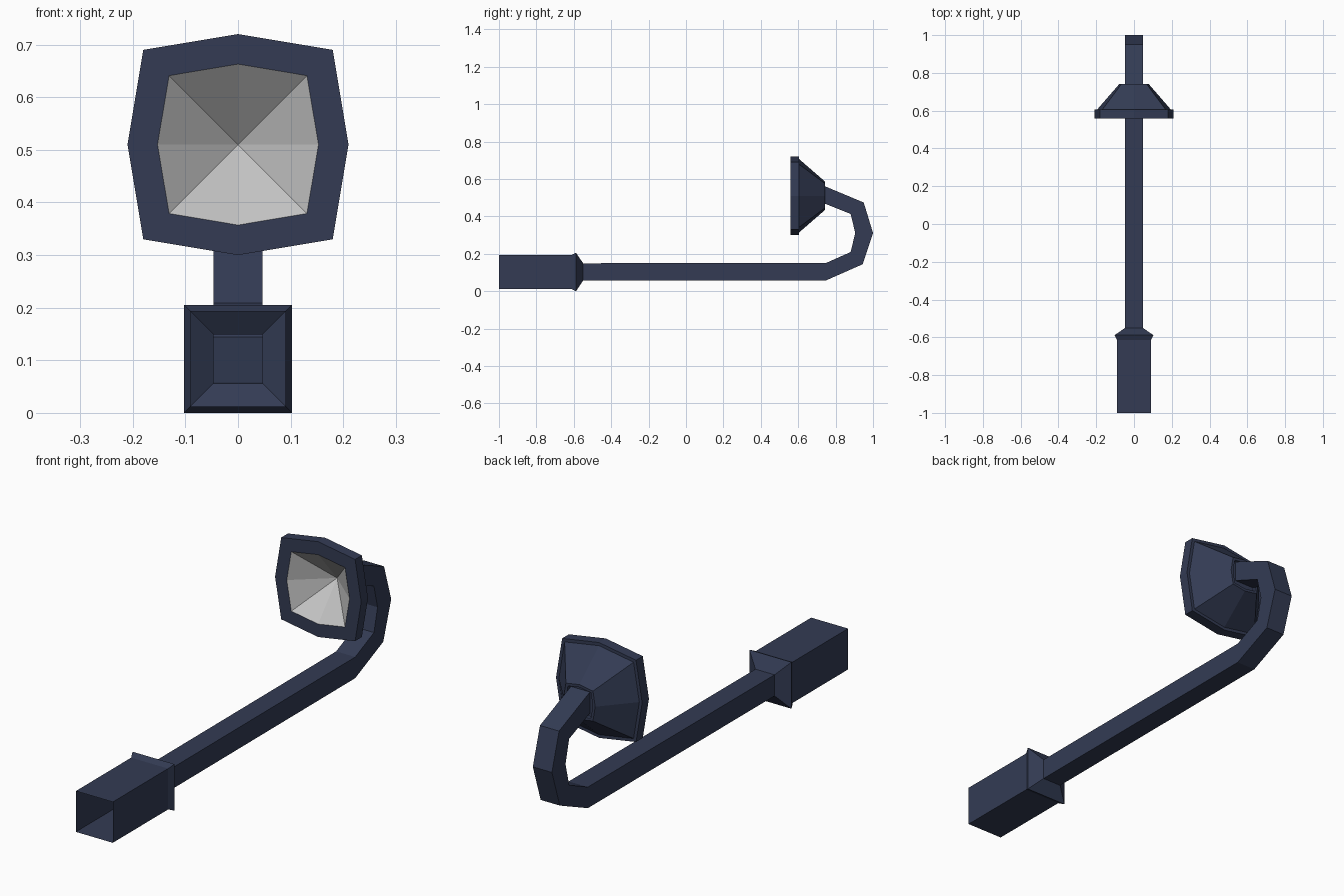
import bpy, bmesh

if "Cube" in bpy.data.objects:
    bpy.data.objects.remove(bpy.data.objects["Cube"])


def material(name, rgb):
    m = bpy.data.materials.new(name)
    m.diffuse_color = (*rgb, 1)
    m.use_nodes = True
    m.node_tree.nodes["Principled BSDF"].inputs["Base Color"].default_value = m.diffuse_color
    return m


NAVY = material("dark navy", (0.033, 0.044, 0.088))
GREY = material("light grey", (0.55, 0.55, 0.55))


def loft(name, rings, mats, cap_end=False, grey_bands=()):
    """Skin a list of equal-length rings into a flat-shaded shell."""
    bm = bmesh.new()
    vs = [[bm.verts.new(p) for p in r] for r in rings]
    n = len(rings[0])
    for k in range(len(vs) - 1):
        for i in range(n):
            j = (i + 1) % n
            f = bm.faces.new((vs[k][i], vs[k][j], vs[k + 1][j], vs[k + 1][i]))
            f.material_index = 1 if k in grey_bands else 0
    if cap_end:
        bm.faces.new(vs[-1])
    bmesh.ops.remove_doubles(bm, verts=bm.verts, dist=1e-5)
    bmesh.ops.recalc_face_normals(bm, faces=bm.faces)
    me = bpy.data.meshes.new(name)
    bm.to_mesh(me)
    bm.free()
    for m in mats:
        me.materials.append(m)
    ob = bpy.data.objects.new(name, me)
    bpy.context.collection.objects.link(ob)
    return ob


# Handle: open square sleeve with a flared collar tapering to the arm
def square(y, h, z=0.1025):
    return [(-h, y, z - h), (h, y, z - h), (h, y, z + h), (-h, y, z + h)]


loft("handle", [square(-1, 0.09), square(-0.615, 0.09),
                square(-0.588, 0.1025), square(-0.55, 0.0465)], [NAVY])

# Arm: square tube, straight then hooked back; pairs of (outer, inner) y, z
path = [((-0.55, 0.056), (-0.55, 0.149)),
        ((0.75, 0.058), (0.75, 0.151)),
        ((0.945, 0.144), (0.88, 0.209)),
        ((1.0, 0.311), (0.905, 0.311)),
        ((0.95, 0.474), (0.88, 0.413)),
        ((0.735, 0.564), (0.735, 0.471))]
W = 0.0465
loft("arm", [[(-W, *o), (W, *o), (W, *i), (-W, *i)] for o, i in path], [NAVY])


# Lamp head: bulged-square rings from the reflector apex round to the back
def bulged(y, mid, corner):
    pts = [(corner, corner), (0, mid), (-corner, corner), (-mid, 0),
           (-corner, -corner), (0, -mid), (corner, -corner), (mid, 0)]
    return [(x, y, 0.51 + z) for x, z in pts]


loft("lamp_head", [bulged(0.69, 0, 0),             # reflector apex
                   bulged(0.558, 0.153, 0.131),    # inner rim
                   bulged(0.558, 0.21, 0.18),      # outer rim, front
                   bulged(0.605, 0.21, 0.18),      # outer rim, back
                   bulged(0.605, 0.196, 0.168),    # shade base
                   bulged(0.742, 0.077, 0.066),    # shade neck
                   bulged(0.742, 0.065, 0.056),
                   bulged(0.732, 0.062, 0.053)],
     [NAVY, GREY], cap_end=True, grey_bands=(0,))
